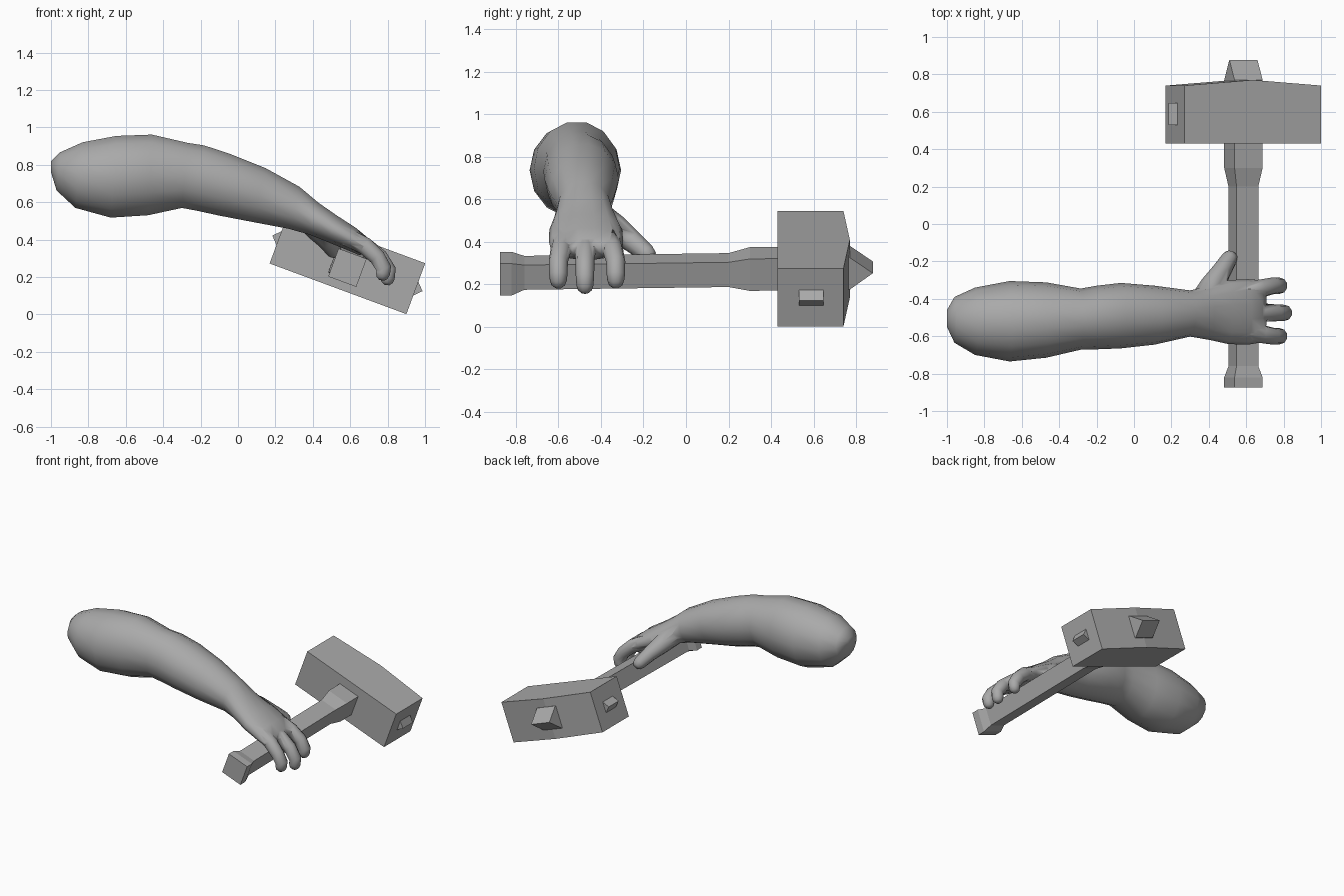
import bpy, bmesh, math
from mathutils import Vector as V

if "Cube" in bpy.data.objects:
    bpy.data.objects.remove(bpy.data.objects["Cube"])

grey = bpy.data.materials.new("clay grey")
grey.diffuse_color = (0.4, 0.4, 0.4, 1)
grey.use_nodes = True
grey.node_tree.nodes["Principled BSDF"].inputs["Base Color"].default_value = grey.diffuse_color

TILT = math.radians(20.3)
UX = V((math.cos(TILT), 0, -math.sin(TILT)))   # along the hammer head
UZ = V((math.sin(TILT), 0, math.cos(TILT)))    # across the hammer head
Y = V((0, 1, 0))


def loft(name, rings, sides, smooth=False):
    """Skin rings given as (centre, half vector u, half vector v)."""
    bm = bmesh.new()
    loops = []
    scale, phase = (math.sqrt(2), math.pi / 4) if sides == 4 else (1.0, 0.0)
    for c, u, v in rings:
        loop = []
        for i in range(sides):
            a = phase + 2 * math.pi * i / sides
            loop.append(bm.verts.new(c + scale * (u * math.cos(a) + v * math.sin(a))))
        loops.append(loop)
    for a, b in zip(loops, loops[1:]):
        for i in range(sides):
            j = (i + 1) % sides
            bm.faces.new((a[i], a[j], b[j], b[i]))
    bm.faces.new(loops[0])
    bm.faces.new(loops[-1])
    bmesh.ops.remove_doubles(bm, verts=bm.verts, dist=1e-5)
    bmesh.ops.recalc_face_normals(bm, faces=bm.faces)
    for f in bm.faces:
        f.smooth = smooth
    me = bpy.data.meshes.new(name)
    bm.to_mesh(me)
    bm.free()
    me.materials.append(grey)
    ob = bpy.data.objects.new(name, me)
    bpy.context.collection.objects.link(ob)
    return ob


def digit(name, pts, radii):
    """Rounded finger along a path."""
    pts = [V(p) for p in pts]
    d = (pts[-1] - pts[-2]).normalized()
    r = radii[-1]
    pts += [pts[-1] + d * r * 0.6, pts[-1] + d * r * 0.95]
    radii = list(radii) + [r * 0.8, r * 0.35]
    rings = []
    for i, (p, rad) in enumerate(zip(pts, radii)):
        t = (pts[min(i + 1, len(pts) - 1)] - pts[max(i - 1, 0)]).normalized()
        side = (Y - t * Y.dot(t)).normalized()
        rings.append((p, side * rad, t.cross(side) * rad))
    return loft(name, rings, 10, True)


# Arm and palm: top x, top z, bottom x, bottom z, y low, y high
sections = [
    (-1.0, 0.82, -1.0, 0.76, -0.55, -0.46),
    (-0.95, 0.87, -0.97, 0.66, -0.635, -0.39),
    (-0.83, 0.925, -0.87, 0.565, -0.70, -0.34),
    (-0.65, 0.96, -0.68, 0.512, -0.735, -0.305),
    (-0.46, 0.967, -0.48, 0.525, -0.715, -0.312),
    (-0.27, 0.922, -0.30, 0.565, -0.672, -0.345),
    (-0.18, 0.908, -0.22, 0.550, -0.67, -0.33),
    (-0.04, 0.862, -0.10, 0.524, -0.665, -0.315),
    (0.15, 0.785, 0.07, 0.492, -0.645, -0.33),
    (0.33, 0.685, 0.27, 0.455, -0.602, -0.355),
    (0.43, 0.60, 0.38, 0.425, -0.62, -0.33),
    (0.53, 0.53, 0.48, 0.385, -0.642, -0.30),
    (0.63, 0.465, 0.59, 0.34, -0.645, -0.295),
    (0.69, 0.415, 0.65, 0.315, -0.635, -0.30),
    (0.71, 0.38, 0.68, 0.33, -0.60, -0.33),
]
rings = []
for tx, tz, bx, bz, y0, y1 in sections:
    top, bot = V((tx, 0, tz)), V((bx, 0, bz))
    rings.append(((top + bot) / 2 + Y * (y0 + y1) / 2, Y * (y1 - y0) / 2, (top - bot) / 2))
arm = loft("arm", rings, 14, True)

# Three curled fingers and the thumb
digits = []
for name, ya, yb, reach in (("outer_finger", -0.575, -0.60, 0.0),
                            ("middle_finger", -0.47, -0.475, 0.025),
                            ("index_finger", -0.36, -0.33, 0.0)):
    ym = (ya + yb) / 2
    digits.append(digit(name, [
        (0.58, ya, 0.415), (0.68, ym, 0.365), (0.745 + reach * 0.6, yb, 0.305),
        (0.78 + reach, yb, 0.245 - reach * 0.4), (0.775 + reach, yb, 0.22 - reach)],
        (0.05, 0.049, 0.045, 0.043, 0.040)))
digits.append(digit("thumb", [
    (0.37, -0.42, 0.52), (0.42, -0.33, 0.46), (0.47, -0.25, 0.40), (0.51, -0.185, 0.345)],
    (0.075, 0.066, 0.052, 0.044)))

# Fuse the digits with the palm
bpy.context.view_layer.objects.active = arm
for d in digits:
    m = arm.modifiers.new("join_" + d.name, 'BOOLEAN')
    m.operation, m.solver, m.object = 'UNION', 'EXACT', d
    bpy.ops.object.modifier_apply(modifier=m.name)
    bpy.data.objects.remove(d)
for p in arm.data.polygons:
    p.use_smooth = True

# Handle with flared butt and neck, ending in a wedge behind the head: y, z, half width, half height
handle = [(-0.875, 0.25, 0.08, 0.08), (-0.82, 0.25, 0.08, 0.08), (-0.76, 0.254, 0.062, 0.062),
          (0.2, 0.267, 0.062, 0.062), (0.3, 0.272, 0.08, 0.08), (0.77, 0.278, 0.08, 0.08),
          (0.878, 0.28, 0.08, 0.0)]
loft("handle", [(V((0.585, y, z)), UX * w, UZ * h) for y, z, w, h in handle], 4)

# Head with a flat front and a slightly peaked back
mid = V((0.585, 0, 0.273))
loft("hammer_head", [(mid + UX * t + Y * (0.43 + back) / 2, Y * (back - 0.43) / 2, UZ * 0.145)
                     for t, back in ((-0.39, 0.74), (0, 0.77), (0.39, 0.74))], 4)

# Wedge pegs at both ends of the head
for side, name in ((-1, "left_peg"), (1, "right_peg")):
    loft(name, [(mid + UX * side * t + Y * 0.588, Y * 0.058, UZ * h)
                for t, h in ((0.37, 0.04), (0.389, 0.04), (0.428, 0.0))], 4)
